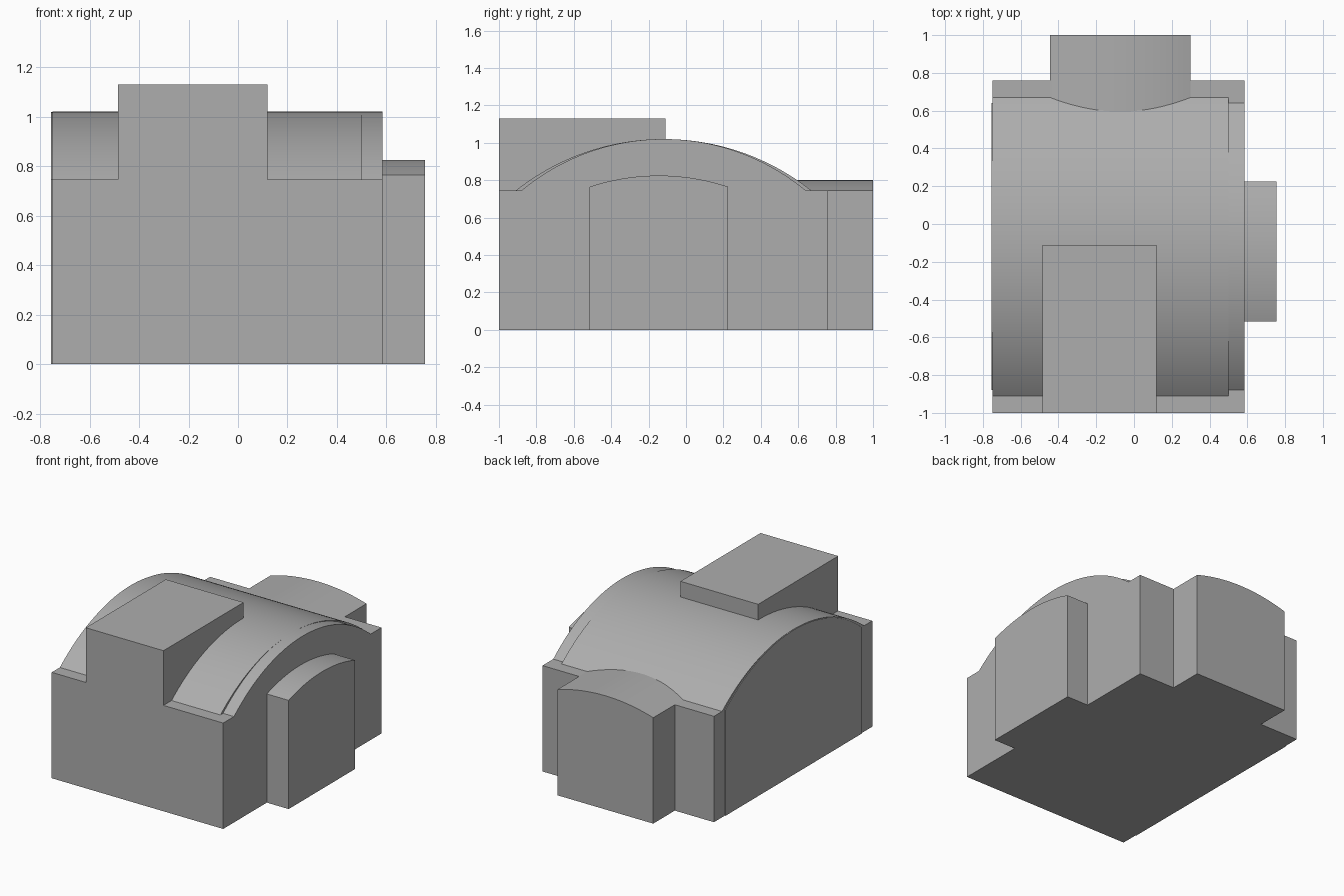
import bpy, bmesh, math
from mathutils import Vector

if "Cube" in bpy.data.objects:
    bpy.data.objects.remove(bpy.data.objects["Cube"])

grey = bpy.data.materials.new("plain_grey")
grey.diffuse_color = (0.42, 0.42, 0.42, 1)
grey.use_nodes = True
grey.node_tree.nodes["Principled BSDF"].inputs["Base Color"].default_value = grey.diffuse_color

LEDGE = 0.745      # height of the wall tops
VAULT_Y = -0.12    # ridge line of the vault


def arch(c, half, spring, apex, n=40):
    """Points of a segmental arch, from low to high coordinate."""
    rise = apex - spring
    r = (half * half + rise * rise) / (2 * rise)
    a = math.asin(half / r)
    return [(c + r * math.sin(a * (2 * i / n - 1)),
             apex - r + r * math.cos(a * (2 * i / n - 1))) for i in range(n + 1)]


def prism(name, profile, axis, lo, hi):
    """Extrude a (horizontal, z) profile along x or y."""
    bm = bmesh.new()
    place = (lambda h, z: (lo, h, z)) if axis == "x" else (lambda h, z: (h, lo, z))
    face = bm.faces.new([bm.verts.new(place(h, z)) for h, z in profile])
    ext = bmesh.ops.extrude_face_region(bm, geom=[face], use_keep_orig=True)
    step = Vector((hi - lo, 0, 0)) if axis == "x" else Vector((0, hi - lo, 0))
    bmesh.ops.translate(bm, vec=step,
                        verts=[g for g in ext["geom"] if isinstance(g, bmesh.types.BMVert)])
    bmesh.ops.recalc_face_normals(bm, faces=bm.faces)
    mesh = bpy.data.meshes.new(name)
    bm.to_mesh(mesh)
    bm.free()
    mesh.materials.append(grey)
    obj = bpy.data.objects.new(name, mesh)
    bpy.context.collection.objects.link(obj)
    bpy.ops.object.select_all(action="DESELECT")
    obj.select_set(True)
    bpy.context.view_layer.objects.active = obj
    bpy.ops.object.shade_smooth_by_angle(angle=math.radians(20))
    return obj


def hall(half):
    """Walls with a vaulted roof set back behind flat ledges."""
    return ([(-1, 0), (-1, LEDGE)] + arch(VAULT_Y, half, LEDGE, 1.02, 64)
            + [(0.76, LEDGE), (0.76, 0)])


def bay(c, half, spring, apex):
    return [(c - half, 0)] + arch(c, half, spring, apex) + [(c + half, 0)]


# Vaulted main body with its slightly narrower right end
prism("main_hall", hall(0.79), "x", -0.75, 0.5)
prism("hall_right_end", hall(0.76), "x", 0.5, 0.585)

# Thin skin on the left gable
prism("left_gable_skin", bay(VAULT_Y, 0.76, LEDGE, 1.018), "x", -0.755, -0.75)

# Flat-topped block rising through the front of the vault
prism("front_block", [(-0.485, LEDGE), (-0.485, 1.13), (0.12, 1.13), (0.12, LEDGE)],
      "y", -1, -0.11)

# Arched bays at the back and on the right
prism("back_bay", bay(-0.0725, 0.3725, LEDGE, 0.80), "y", 0.5, 1.0)
prism("right_bay", bay(-0.145, 0.37, 0.765, 0.825), "x", 0.585, 0.755)
